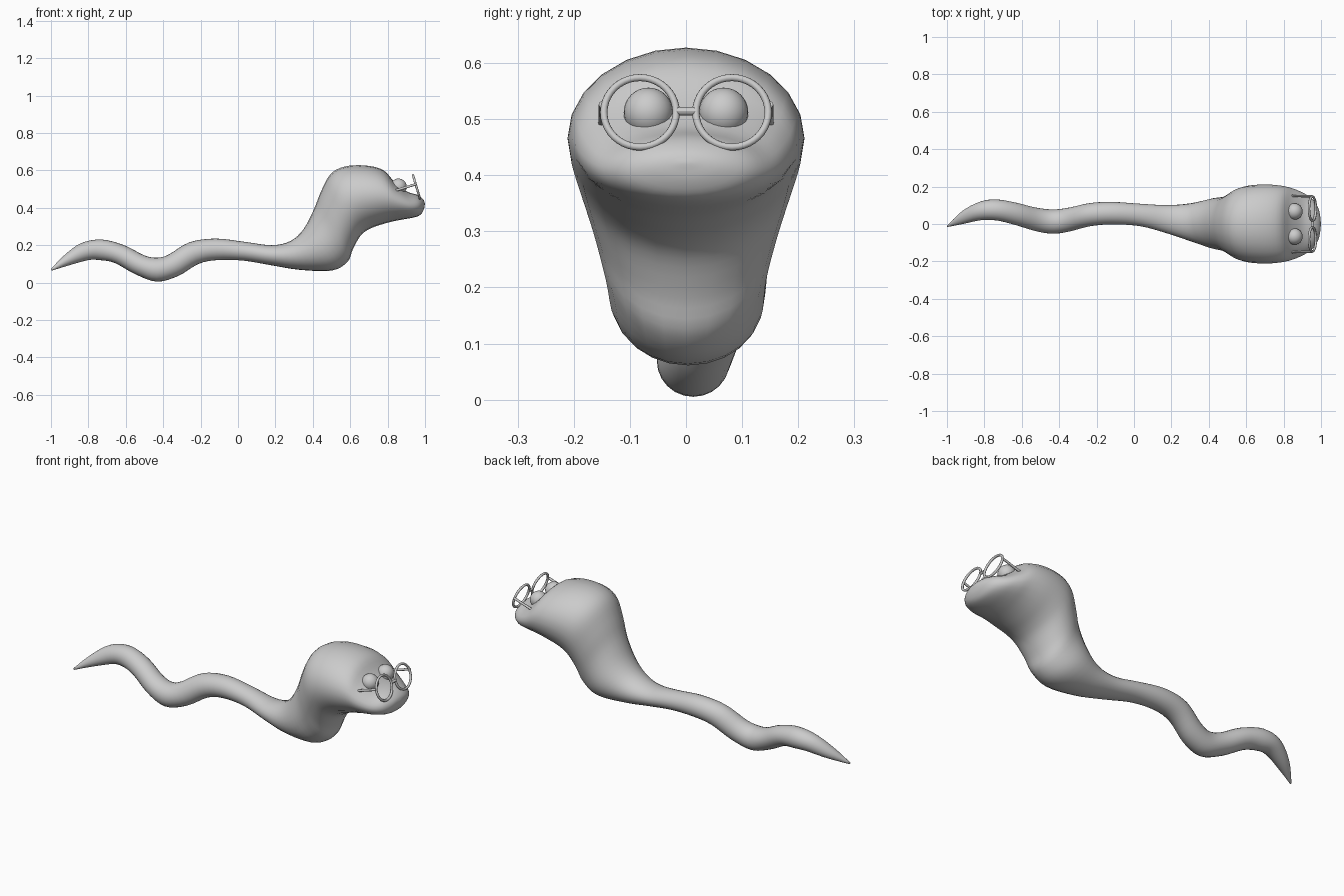
import bpy, bmesh, math
from mathutils import Vector

if "Cube" in bpy.data.objects:
    bpy.data.objects.remove(bpy.data.objects["Cube"])

SIDES, STEPS = 24, 4

# Body sections, tail to nose: top x, top z, bottom x, bottom z, centre y, half width
SECTIONS = [
    (-1.0, .072, -.995, .064, -.012, .004),
    (-.93, .145, -.90, .093, .035, .035),
    (-.84, .21, -.80, .12, .07, .05),
    (-.73, .23, -.74, .12, .075, .056),
    (-.61, .20, -.66, .105, .055, .06),
    (-.50, .145, -.55, .045, .025, .063),
    (-.43, .133, -.435, .005, .013, .065),
    (-.37, .15, -.32, .035, .024, .064),
    (-.26, .215, -.21, .10, .05, .062),
    (-.12, .235, -.11, .12, .058, .06),
    (.04, .217, .03, .117, .048, .06),
    (.18, .20, .18, .092, .025, .076),
    (.28, .222, .33, .068, .009, .102),
    (.35, .285, .50, .064, .003, .135),
    (.405, .39, .585, .11, 0, .148),
    (.445, .49, .615, .18, 0, .17),
    (.495, .58, .655, .25, 0, .196),
    (.57, .62, .70, .285, 0, .208),
    (.68, .626, .76, .308, 0, .211),
    (.775, .602, .82, .325, 0, .203),
    (.835, .54, .88, .337, 0, .187),
    (.90, .488, .94, .348, 0, .158),
    (.96, .468, .975, .362, 0, .118),
    (.99, .445, .993, .39, 0, .065),
    (.999, .424, .999, .418, 0, .008),
]


def catmull(a, b, c, d, t):
    return tuple(.5 * (2*q + (r-p)*t + (2*p-5*q+4*r-s)*t*t + (3*q-p-3*r+s)*t**3)
                 for p, q, r, s in zip(a, b, c, d))


def finish(bm, name):
    bmesh.ops.recalc_face_normals(bm, faces=bm.faces)
    for f in bm.faces:
        f.smooth = True
    me = bpy.data.meshes.new(name)
    bm.to_mesh(me)
    bm.free()
    ob = bpy.data.objects.new(name, me)
    bpy.context.collection.objects.link(ob)
    return ob


def skin(bm, rings, closed=False):
    n = len(rings[0])
    pairs = list(zip(rings, rings[1:])) + ([(rings[-1], rings[0])] if closed else [])
    for a, b in pairs:
        for i in range(n):
            bm.faces.new((a[i], a[(i+1) % n], b[(i+1) % n], b[i]))
    if not closed:
        bm.faces.new(rings[0])
        bm.faces.new(rings[-1])


def rod(name, p, q, r):
    p, q = Vector(p), Vector(q)
    bpy.ops.mesh.primitive_cylinder_add(vertices=12, radius=r, depth=(q-p).length,
                                        location=(p+q)/2)
    ob = bpy.context.object
    ob.rotation_euler = (q-p).to_track_quat('Z', 'Y').to_euler()
    ob.name = name
    bpy.ops.object.shade_smooth_by_angle()
    return ob


# Body: smooth loft through the sections
pts = [SECTIONS[0]] + SECTIONS + [SECTIONS[-1]]
dense = [catmull(*pts[i:i+4], k / STEPS) for i in range(len(SECTIONS)-1) for k in range(STEPS)]
dense.append(SECTIONS[-1])
bm = bmesh.new()
rings = []
for tx, tz, bx, bz, yc, hw in dense:
    mid, half = Vector(((tx+bx)/2, yc, (tz+bz)/2)), Vector(((tx-bx)/2, 0, (tz-bz)/2))
    rings.append([bm.verts.new(mid + half*math.cos(a) + Vector((0, hw*math.sin(a), 0)))
                  for a in (2*math.pi*i/SIDES for i in range(SIDES))])
skin(bm, rings)
finish(bm, "body")

# Eyes, rims and temples on both sides
tilt = math.radians(-16.5)
for s, side in ((-1, "right"), (1, "left")):
    bpy.ops.mesh.primitive_uv_sphere_add(segments=24, ring_count=16, radius=.044,
                                         location=(.858, s*.067, .512))
    bpy.context.object.name = side + "_eye"
    bpy.ops.object.shade_smooth_by_angle(angle=math.radians(60))

    bpy.ops.mesh.primitive_torus_add(major_radius=.0645, minor_radius=.0065,
                                     major_segments=40, minor_segments=10,
                                     location=(.954, s*.082, .512),
                                     rotation=(0, math.pi/2 + tilt, 0))
    bpy.context.object.name = side + "_glasses_rim"
    bpy.ops.object.shade_smooth_by_angle(angle=math.radians(60))

    rod(side + "_glasses_temple", (.836, s*.150, .49), (.952, s*.149, .526), .0065)

# Bridge of the glasses
rod("glasses_bridge", (.953, -.016, .514), (.953, .016, .514), .0075)
